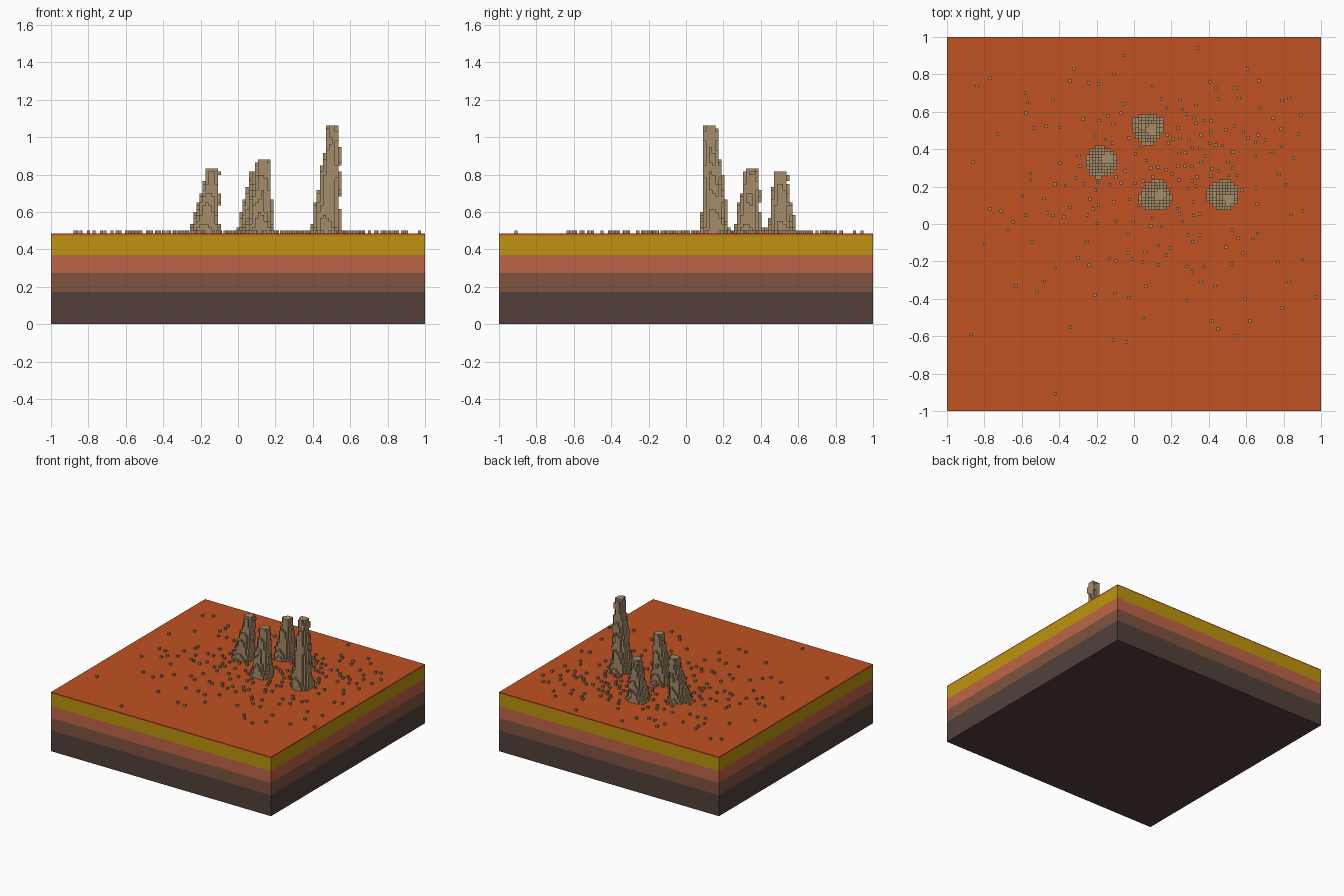
import bpy, bmesh, math, random
from mathutils import Vector

random.seed(7)
if "Cube" in bpy.data.objects:
    bpy.data.objects.remove(bpy.data.objects["Cube"], do_unlink=True)

GROUND = 0.485   # height of the soil surface
CELL = 0.0165    # edge of one small rock cube


def make_material(name, srgb):
    rgb = [((c / 255 + 0.055) / 1.055) ** 2.4 for c in srgb]
    mat = bpy.data.materials.new(name)
    mat.use_nodes = True
    mat.diffuse_color = (*rgb, 1)
    bsdf = mat.node_tree.nodes["Principled BSDF"]
    bsdf.inputs["Base Color"].default_value = (*rgb, 1)
    bsdf.inputs["Roughness"].default_value = 0.9
    return mat


def make_object(name, bm, mat):
    mesh = bpy.data.meshes.new(name)
    bm.to_mesh(mesh)
    bm.free()
    mesh.materials.append(mat)
    obj = bpy.data.objects.new(name, mesh)
    bpy.context.collection.objects.link(obj)
    return obj


def add_box(bm, centre, size):
    verts = bmesh.ops.create_cube(bm, size=1)["verts"]
    bmesh.ops.scale(bm, vec=size, verts=verts)
    bmesh.ops.translate(bm, vec=centre, verts=verts)


# Stacked ground layers, from the bottom up
layers = [
    ("bedrock_layer", 0.0, 0.172, "dark brown", (82, 64, 58)),
    ("clay_layer", 0.172, 0.273, "brown", (127, 84, 63)),
    ("red_clay_layer", 0.273, 0.37, "coral", (190, 100, 70)),
    ("sand_layer", 0.37, 0.475, "ochre", (189, 148, 13)),
    ("top_soil", 0.475, GROUND, "burnt orange", (192, 81, 34)),
]
for name, low, high, colour, srgb in layers:
    bm = bmesh.new()
    add_box(bm, (0, 0, (low + high) / 2), (2, 2, high - low))
    make_object(name, bm, make_material(colour, srgb))

rock = make_material("tan rock", (165, 140, 106))

# Rock spire: share of height, radius
PROFILE = [(0, 0.085), (0.08, 0.076), (0.2, 0.067), (0.5, 0.056),
           (0.75, 0.044), (0.85, 0.036), (0.93, 0.041), (1, 0.034)]


def radius_at(t):
    for (t0, r0), (t1, r1) in zip(PROFILE, PROFILE[1:]):
        if t <= t1:
            return r0 + (r1 - r0) * (t - t0) / (t1 - t0)
    return PROFILE[-1][1]


def spire_cells(base, tip, height, phase):
    """Grid cells inside a leaning, slightly lumpy tapered column."""
    cells = set()
    count = round((height - GROUND) / CELL)
    for k in range(count):
        t = k / (count - 1)
        lean = t * t * (3 - 2 * t)
        cx = base[0] + (tip[0] - base[0]) * lean
        cy = base[1] + (tip[1] - base[1]) * lean
        i0, j0 = round(cx / CELL), round(cy / CELL)
        for i in range(i0 - 8, i0 + 9):
            for j in range(j0 - 8, j0 + 9):
                dx, dy = i * CELL - cx, j * CELL - cy
                lump = 1 + 0.07 * math.sin(3 * math.atan2(dy, dx) + 0.6 * k + phase)
                if math.hypot(dx, dy) < radius_at(t) * lump:
                    cells.add((i, j, k))
    return cells


def cells_to_mesh(cells):
    """Cube faces only where a cell has no neighbour."""
    bm = bmesh.new()
    verts = {}
    for cell in cells:
        for axis in range(3):
            for side in (-1, 1):
                near = list(cell)
                near[axis] += side
                if tuple(near) in cells:
                    continue
                u, v = (axis + 1) % 3, (axis + 2) % 3
                quad = []
                for a, b in ((0, 0), (1, 0), (1, 1), (0, 1))[::side]:
                    key = list(cell)
                    key[axis] += (side + 1) // 2
                    key[u] += a
                    key[v] += b
                    key = tuple(key)
                    if key not in verts:
                        verts[key] = bm.verts.new(Vector(
                            ((key[0] - 0.5) * CELL, (key[1] - 0.5) * CELL,
                             GROUND + key[2] * CELL)))
                    quad.append(verts[key])
                bm.faces.new(quad)
    return bm


spires = [
    ("back_spire", (0.075, 0.51), (0.095, 0.505), 0.812),
    ("right_spire", (-0.175, 0.33), (-0.138, 0.35), 0.828),
    ("front_spire", (0.115, 0.15), (0.136, 0.155), 0.88),
    ("tall_left_spire", (0.475, 0.155), (0.507, 0.132), 1.066),
]
for n, (name, base, tip, height) in enumerate(spires):
    make_object(name, cells_to_mesh(spire_cells(base, tip, height, n * 1.7)), rock)

# Pebbles: a thin outer ring placed by hand, a dense middle scattered at random
outer = [(-0.84, 0.74), (-0.77, 0.78), (-0.73, 0.48), (-0.86, 0.33), (-0.77, 0.08),
         (-0.71, 0.07), (-0.80, -0.11), (-0.63, -0.33), (-0.52, -0.36), (-0.87, -0.59),
         (-0.42, -0.91), (-0.34, -0.55), (-0.21, -0.38), (-0.11, -0.62), (-0.04, -0.63),
         (0.05, -0.50), (0.28, -0.41), (0.42, -0.52), (0.45, -0.56), (0.55, -0.60),
         (0.62, -0.52), (0.79, -0.45), (0.97, -0.39), (0.90, -0.19), (0.77, -0.20),
         (0.90, 0.07), (0.84, 0.05), (0.88, 0.48), (0.83, 0.67), (0.79, 0.66),
         (0.56, 0.67), (0.34, 0.94), (-0.05, 0.90), (-0.32, 0.83), (-0.57, 0.65)]
spots = list(outer)
while len(spots) < 215:
    x, y = random.gauss(0.13, 0.36), random.gauss(0.25, 0.32)
    clear = all(math.hypot(x - b[0], y - b[1]) > 0.1 for _, b, _, _ in spires)
    apart = all(math.hypot(x - p[0], y - p[1]) > 0.03 for p in spots)
    if clear and apart and -0.68 < x < 0.92 and -0.42 < y < 0.9:
        spots.append((x, y))
bm = bmesh.new()
for x, y in spots:
    add_box(bm, (x, y, GROUND + CELL / 2), (CELL, CELL, CELL))
make_object("pebbles", bm, rock)
